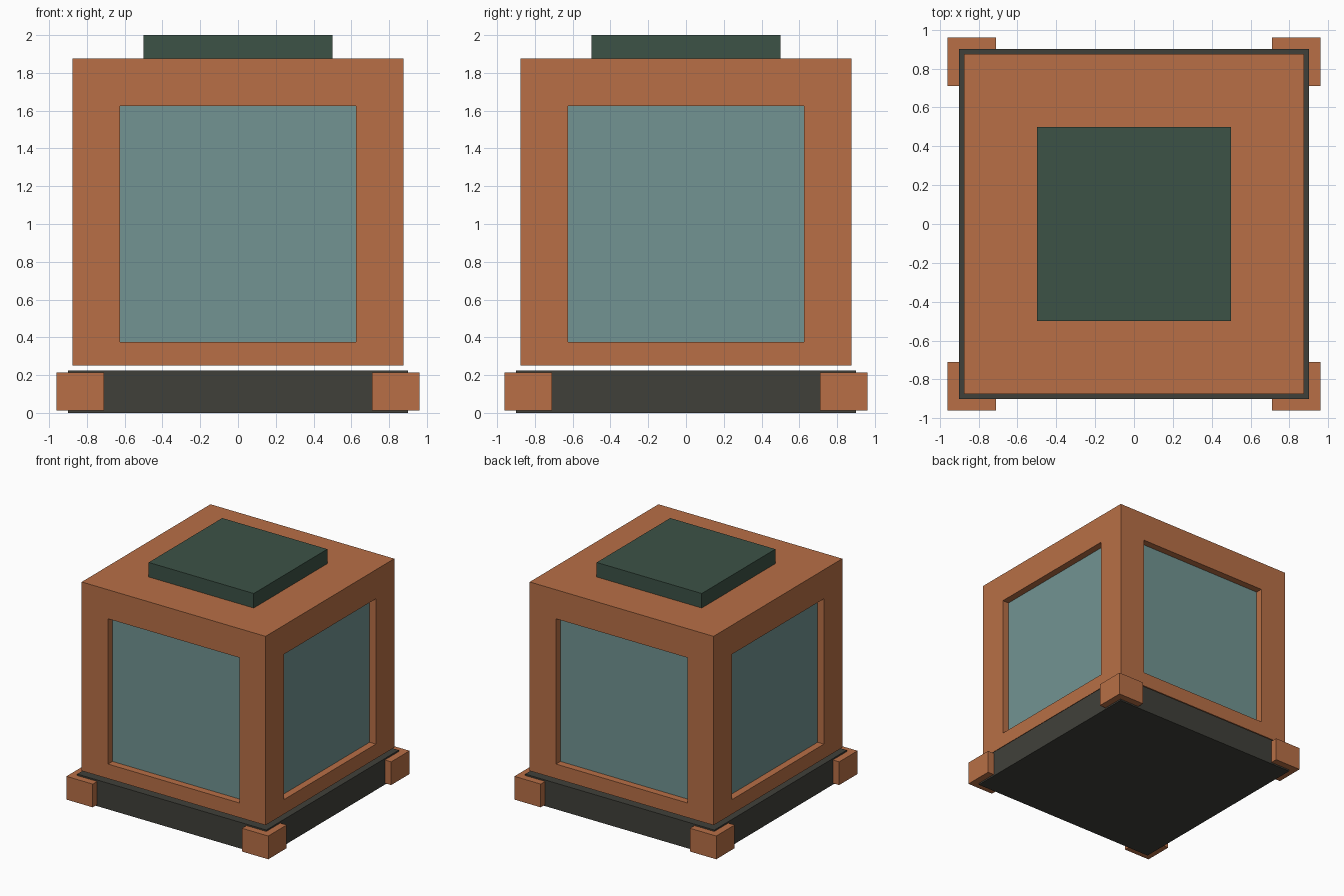
import bpy
import bmesh
from mathutils import Matrix, Vector

default = bpy.data.objects.get("Cube")
if default:
    bpy.data.objects.remove(default, do_unlink=True)


def material(name, rgb):
    mat = bpy.data.materials.new(name)
    mat.use_nodes = True
    colour = (*rgb, 1)
    mat.diffuse_color = colour
    mat.node_tree.nodes["Principled BSDF"].inputs["Base Color"].default_value = colour
    return mat


copper = material("copper", (0.479, 0.159, 0.061))
glass = material("pale teal glass", (0.168, 0.296, 0.287))
green = material("dark green", (0.045, 0.084, 0.061))
charcoal = material("charcoal", (0.051, 0.051, 0.042))


def box_mesh(low, high):
    low, high = Vector(low), Vector(high)
    bm = bmesh.new()
    place = Matrix.Translation((low + high) / 2) @ Matrix.Diagonal((*(high - low), 1))
    bmesh.ops.create_cube(bm, size=1, matrix=place)
    return bm


def finish(name, bm, *mats):
    mesh = bpy.data.meshes.new(name)
    bm.to_mesh(mesh)
    bm.free()
    for mat in mats:
        mesh.materials.append(mat)
    obj = bpy.data.objects.new(name, mesh)
    bpy.context.collection.objects.link(obj)
    return obj


def box(name, low, high, mat):
    return finish(name, box_mesh(low, high), mat)


# Base slab and lid
box("base", (-0.9, -0.9, 0), (0.9, 0.9, 0.225), charcoal)
box("lid", (-0.5, -0.5, 1.875), (0.5, 0.5, 2), green)

# Corner feet wrapped around the base
for x, x_name in ((-1, "right"), (1, "left")):
    for y, y_name in ((-1, "front"), (1, "back")):
        cx, cy, half = x * 0.8355, y * 0.8355, 0.125
        box(f"{y_name}_{x_name}_foot", (cx - half, cy - half, 0.0125),
            (cx + half, cy + half, 0.2125), copper)

# Body with a recessed window in each side
body = box_mesh((-0.875, -0.875, 0.25), (0.875, 0.875, 1.875))
body.normal_update()
panes = [f for f in body.faces if abs(f.normal.z) < 0.5]
bmesh.ops.inset_individual(body, faces=panes, thickness=0.25, use_even_offset=True)
for pane in panes:
    for v in pane.verts:
        if v.co.z < 1:
            v.co.z = 0.375
body.normal_update()
bmesh.ops.inset_individual(body, faces=panes, thickness=0, depth=-0.06)
for pane in panes:
    pane.material_index = 1
finish("body", body, copper, glass)
